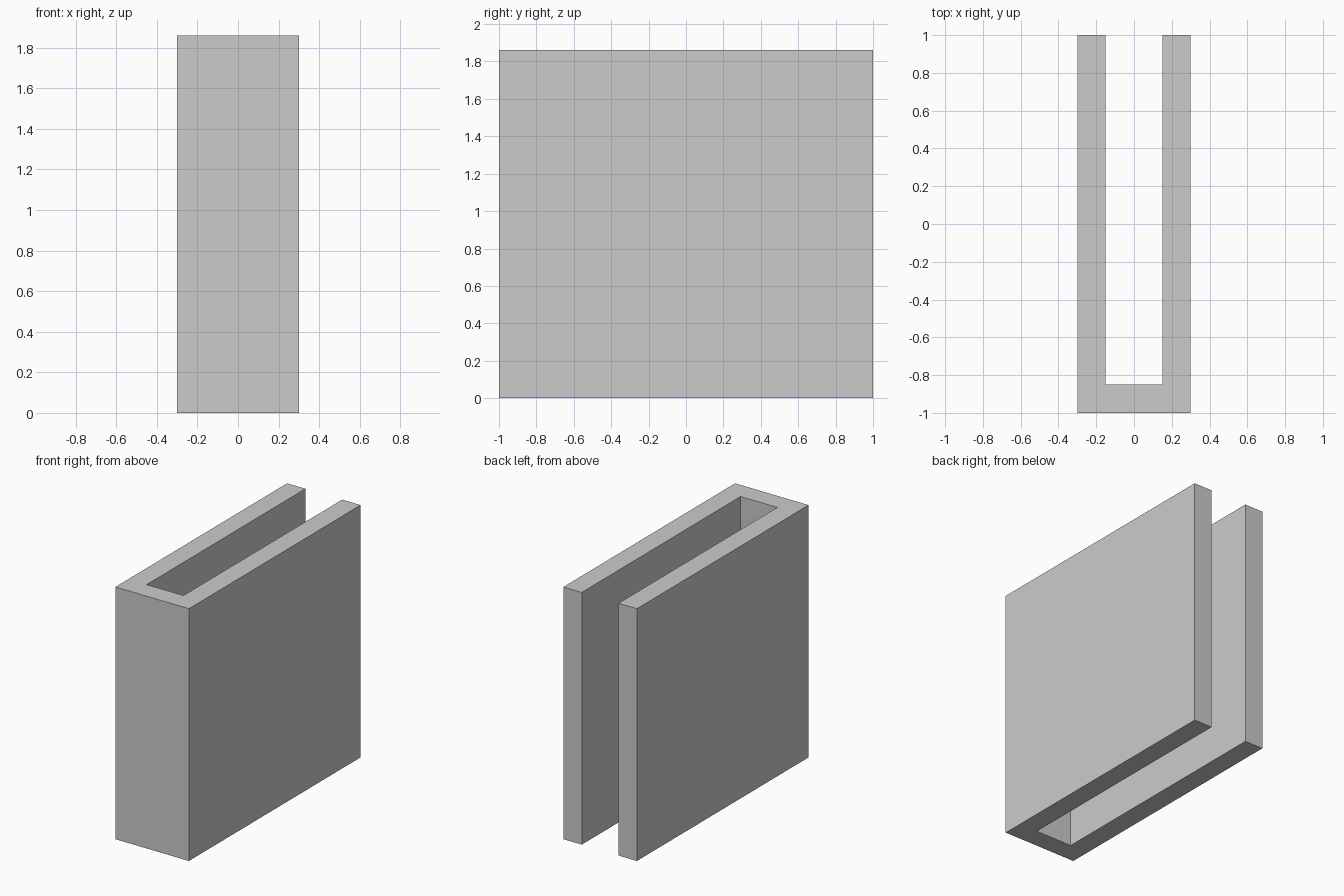
import bpy, bmesh

if "Cube" in bpy.data.objects:
    bpy.data.objects.remove(bpy.data.objects["Cube"])

WIDTH, DEPTH, HEIGHT, WALL = 0.60, 2.0, 1.86, 0.15

# U-shaped channel: half profile, mirrored across x, then extruded upward
half = [(WIDTH / 2, -DEPTH / 2), (WIDTH / 2, DEPTH / 2),
        (WIDTH / 2 - WALL, DEPTH / 2), (WIDTH / 2 - WALL, -DEPTH / 2 + WALL)]
profile = half + [(-x, y) for x, y in reversed(half)]

bm = bmesh.new()
base = bm.faces.new([bm.verts.new((x, y, 0)) for x, y in profile])
top = bmesh.ops.extrude_face_region(bm, geom=[base], use_keep_orig=True)
bmesh.ops.translate(bm, vec=(0, 0, HEIGHT),
                    verts=[v for v in top["geom"] if isinstance(v, bmesh.types.BMVert)])
bmesh.ops.recalc_face_normals(bm, faces=bm.faces)

mesh = bpy.data.meshes.new("u_channel")
bm.to_mesh(mesh)
bm.free()
bpy.context.collection.objects.link(bpy.data.objects.new("u_channel", mesh))
